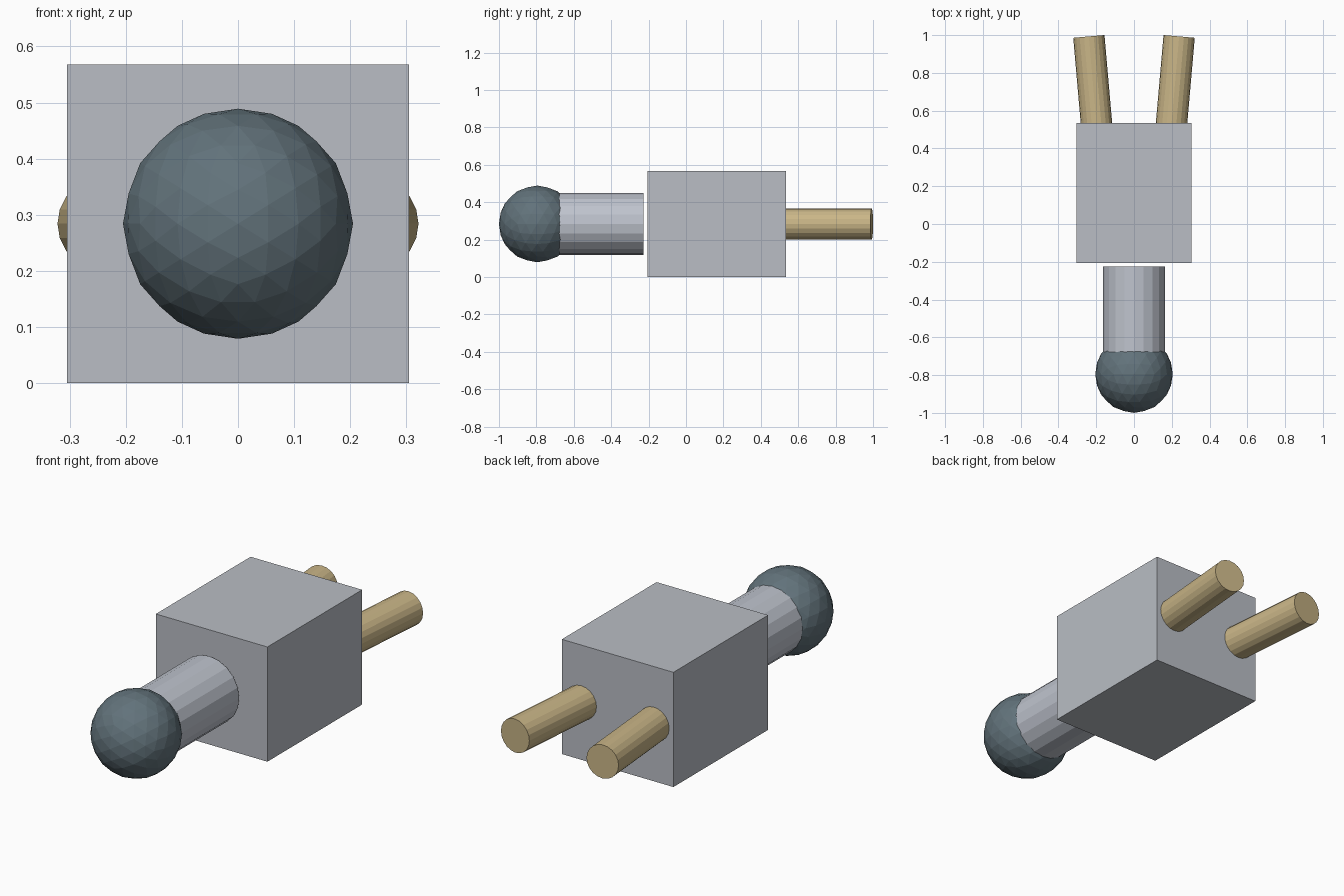
import bpy
import math
from mathutils import Vector

if "Cube" in bpy.data.objects:
    bpy.data.objects.remove(bpy.data.objects["Cube"], do_unlink=True)

MID = 0.284  # height of the shared centre line


def material(name, srgb):
    color = [(c / 255) ** 2.2 for c in srgb] + [1]
    mat = bpy.data.materials.new(name)
    mat.use_nodes = True
    mat.diffuse_color = color
    mat.node_tree.nodes["Principled BSDF"].inputs["Base Color"].default_value = color
    return mat


def finish(name, mat):
    obj = bpy.context.object
    obj.name = name
    obj.data.materials.append(mat)
    return obj


def rod(name, start, end, radius, mat):
    start, end = Vector(start), Vector(end)
    axis = end - start
    # lay the cylinder along y, then swing it sideways
    turn = -math.atan2(axis.x, axis.y)
    bpy.ops.mesh.primitive_cylinder_add(
        vertices=20, radius=radius, depth=axis.length,
        location=(start + end) / 2, rotation=(-math.pi / 2, 0, turn))
    return finish(name, mat)


grey = material("body grey", (184, 188, 195))
silver = material("silver", (189, 194, 204))
slate = material("slate", (98, 114, 122))
tan = material("tan", (200, 180, 134))

# Box body
bpy.ops.mesh.primitive_cube_add(size=1, location=(0, 0.164, MID))
bpy.context.object.scale = (0.61, 0.74, 0.567)
finish("body", grey)

# Front neck, standing slightly clear of the body
rod("neck", (0, -0.226, MID), (0, -0.78, MID), 0.165, silver)

# Faceted ball, turned so an edge lies across its top
bpy.ops.mesh.primitive_ico_sphere_add(
    subdivisions=3, radius=0.205, location=(0, -0.795, MID),
    rotation=(0, -math.atan(2) / 2, 0))
finish("ball", slate)

# Two splayed rear rods
splay = math.radians(5)
for side, label in ((1, "left"), (-1, "right")):
    end = Vector((side * 0.239, 0.993, MID))
    start = end - 0.55 * Vector((side * math.sin(splay), math.cos(splay), 0))
    rod(label + "_rear_rod", start, end, 0.083, tan)
